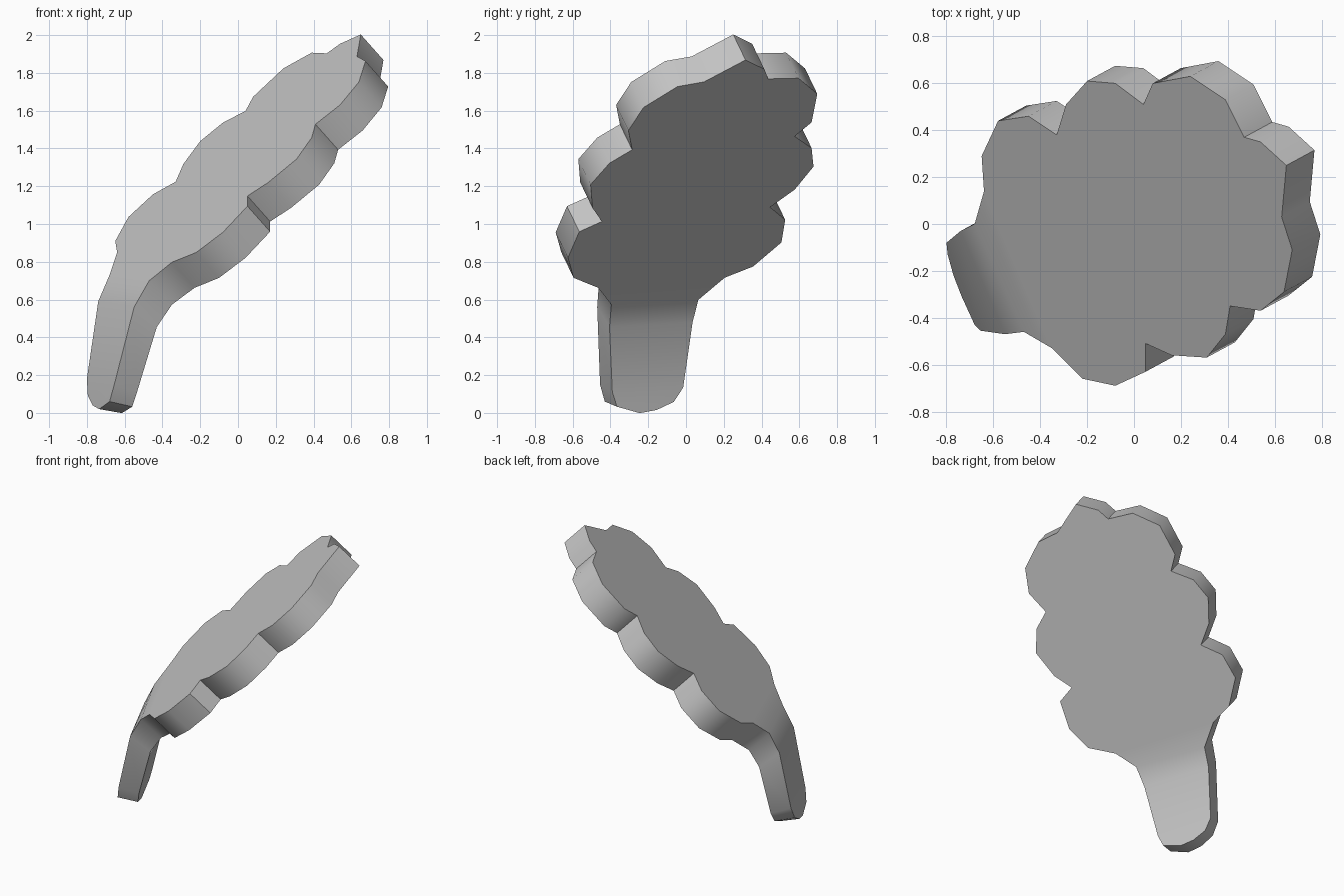
import bpy
import bmesh
from math import radians

default_cube = bpy.data.objects.get("Cube")
if default_cube:
    bpy.data.objects.remove(default_cube, do_unlink=True)

# Plain grey surface
grey = bpy.data.materials.new("plain_grey")
grey.use_nodes = True
colour = (0.55, 0.55, 0.55, 1)
grey.diffuse_color = colour
grey.node_tree.nodes["Principled BSDF"].inputs["Base Color"].default_value = colour

# Lobed blade outline in plan, from the stalk's back corner round to its front corner
blade_plan = [
    (-.64, .14), (-.65, .29), (-.58, .44), (-.45, .46), (-.33, .38),   # back lobes
    (-.29, .51), (-.2, .61), (-.08, .6), (.04, .51),
    (.08, .6), (.24, .63), (.39, .53), (.47, .37),
    (.54, .35), (.65, .25), (.63, .03),                                # tip lobes
    (.675, -.11), (.64, -.29), (.54, -.37), (.41, -.35),
    (.39, -.47), (.31, -.57), (.16, -.56), (.05, -.51),                # front lobes
    (.05, -.63), (-.08, -.69), (-.22, -.66), (-.35, -.53),
]

# Stalk edges run down from the blade, joined by a rounded foot
stalk_back = [(-.68, 0, .73), (-.74, -.03, .59), (-.8, -.08, .18)]
stalk_front = [(-.47, -.46, .7), (-.55, -.47, .56), (-.655, -.455, .15)]
stalk_foot = [(-.795, -.13, .09), (-.77, -.22, .04), (-.735, -.31, .02), (-.68, -.43, .06)]


def on_blade(point):
    """Lift a plan point onto the tilted blade plane."""
    x, y = point
    return (x, y, .855 * x + .45 * y + 1.335)


def through_slab(point):
    """Move a point to the underside; the slab turns upright down the stalk."""
    x, y, z = point
    drop = .018 + .117 * min(1, z / .75)
    return (x + .12, y + .065, z - drop)


def build_leaf():
    bm = bmesh.new()
    blade = [on_blade(p) for p in blade_plan]
    outline = blade + stalk_front + stalk_foot[::-1] + stalk_back[::-1]

    # The same panels make the upper side and the underside
    panels = [[stalk_back[0]] + blade + [stalk_front[0]]]
    for i in range(len(stalk_back) - 1):
        panels.append([stalk_back[i], stalk_front[i], stalk_front[i + 1], stalk_back[i + 1]])
    panels.append([stalk_back[-1], stalk_front[-1]] + stalk_foot[::-1])

    upper = {p: bm.verts.new(p) for p in outline}
    under = {p: bm.verts.new(through_slab(p)) for p in outline}
    for panel in panels:
        bm.faces.new([upper[p] for p in panel])
        bm.faces.new([under[p] for p in reversed(panel)])

    # Rim wall around the whole outline
    for a, b in zip(outline, outline[1:] + outline[:1]):
        bm.faces.new((upper[a], upper[b], under[b], under[a]))

    bmesh.ops.recalc_face_normals(bm, faces=bm.faces)
    mesh = bpy.data.meshes.new("lobed_leaf")
    bm.to_mesh(mesh)
    bm.free()
    mesh.materials.append(grey)
    leaf = bpy.data.objects.new("lobed_leaf", mesh)
    bpy.context.collection.objects.link(leaf)
    return leaf


# Soft lobes and bend, crisp rim and notches
leaf = build_leaf()
bpy.ops.object.select_all(action="DESELECT")
leaf.select_set(True)
bpy.context.view_layer.objects.active = leaf
bpy.ops.object.shade_smooth_by_angle(angle=radians(50))
